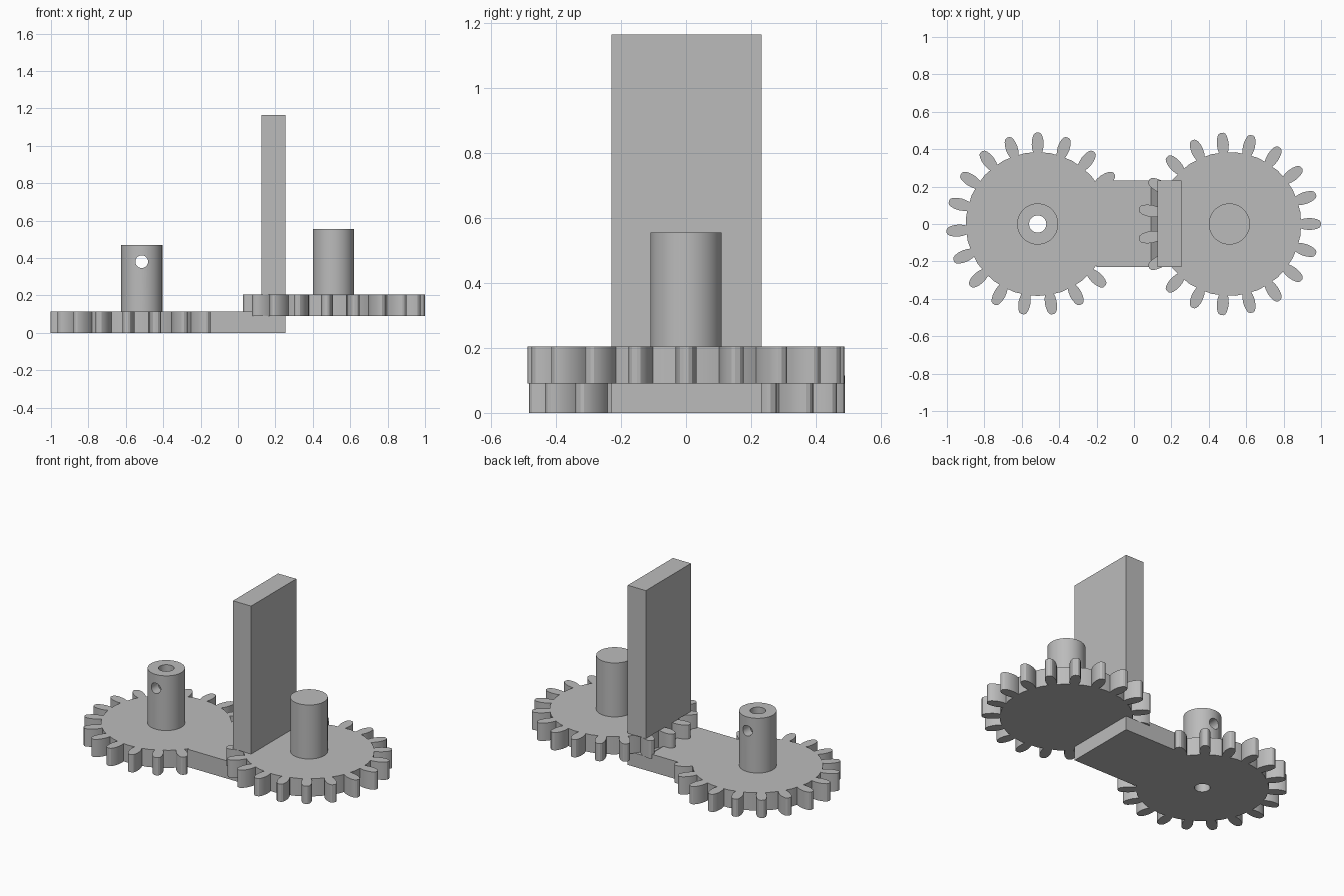
import bpy, bmesh, math

old = bpy.data.objects.get("Cube")
if old:
    bpy.data.objects.remove(old, do_unlink=True)

grey = bpy.data.materials.new("plain_grey")
grey.use_nodes = True
GREY = (0.5, 0.5, 0.5, 1)
grey.diffuse_color = GREY
grey.node_tree.nodes["Principled BSDF"].inputs["Base Color"].default_value = GREY

TEETH = 19
# Half of a tooth outline: radius, half width
TOOTH = [(0.382, 0.024), (0.4, 0.029), (0.425, 0.032), (0.45, 0.030),
         (0.47, 0.025), (0.483, 0.018), (0.489, 0.008)]


def select_only(obj):
    bpy.ops.object.select_all(action="DESELECT")
    obj.select_set(True)
    bpy.context.view_layer.objects.active = obj


def prism(name, points, depth):
    """Extrude a flat list of 3D points along a vector."""
    bm = bmesh.new()
    face = bm.faces.new([bm.verts.new(p) for p in points])
    top = bmesh.ops.extrude_face_region(bm, geom=[face])["geom"]
    bmesh.ops.translate(bm, vec=depth, verts=[v for v in top if isinstance(v, bmesh.types.BMVert)])
    bmesh.ops.recalc_face_normals(bm, faces=bm.faces)
    mesh = bpy.data.meshes.new(name)
    bm.to_mesh(mesh)
    bm.free()
    obj = bpy.data.objects.new(name, mesh)
    bpy.context.collection.objects.link(obj)
    mesh.materials.append(grey)
    return obj


def smooth(obj):
    select_only(obj)
    bpy.ops.object.shade_smooth_by_angle(angle=math.radians(30))


def gear(name, x, z0, z1, phase):
    outline = [(r, -w) for r, w in TOOTH] + [(r, w) for r, w in reversed(TOOTH)]
    points = []
    for i in range(TEETH):
        a = phase + i * math.tau / TEETH
        c, s = math.cos(a), math.sin(a)
        points += [(x + r * c - w * s, r * s + w * c, z0) for r, w in outline]
        mid = a + math.pi / TEETH
        points.append((x + 0.385 * math.cos(mid), 0.385 * math.sin(mid), z0))
    return prism(name, points, (0, 0, z1 - z0))


def cylinder(name, x, z0, z1, radius, rotation=(0, 0, 0)):
    bpy.ops.mesh.primitive_cylinder_add(vertices=48, radius=radius, depth=z1 - z0,
                                        location=(x, 0, (z0 + z1) / 2), rotation=rotation)
    obj = bpy.context.object
    obj.name = name
    obj.data.materials.append(grey)
    return obj


def cut(obj, cutter):
    cutter.hide_render = True
    mod = obj.modifiers.new("cut", "BOOLEAN")
    mod.operation = "DIFFERENCE"
    mod.solver = "EXACT"
    mod.object = cutter
    select_only(obj)
    bpy.ops.object.modifier_apply(modifier=mod.name)


LEFT, RIGHT = 0.51, -0.515

# Lower gear with its drilled hub
lower_gear = gear("lower_gear", RIGHT, 0, 0.115, math.pi / 2)
lower_hub = cylinder("lower_hub", RIGHT, 0.115, 0.47, 0.11)
bore = cylinder("bore_cutter", RIGHT, -0.1, 0.6, 0.046)
pin = cylinder("pin_hole_cutter", RIGHT, 0.18, 0.58, 0.034, (math.pi / 2, 0, 0))
cut(lower_gear, bore)
cut(lower_hub, bore)
cut(lower_hub, pin)
for helper in (bore, pin):
    bpy.data.objects.remove(helper, do_unlink=True)

# Upper gear with its solid hub
upper_gear = gear("upper_gear", LEFT, 0.09, 0.205, 0)
upper_hub = cylinder("upper_hub", LEFT, 0.205, 0.555, 0.11)

for part in (lower_gear, lower_hub, upper_gear, upper_hub):
    smooth(part)

# Arm from the lower gear, stepped down under the upper gear
arm_side = [(-0.2, 0), (0.255, 0), (0.255, 0.09), (0.125, 0.09), (0.09, 0.115), (-0.2, 0.115)]
prism("arm", [(x, -0.23, z) for x, z in arm_side], (0, 0.463, 0))

# Upright plate standing on the upper gear
plate_side = [(0.125, 0.205), (0.255, 0.205), (0.255, 1.165), (0.125, 1.165)]
prism("upright_plate", [(x, -0.23, z) for x, z in plate_side], (0, 0.463, 0))
